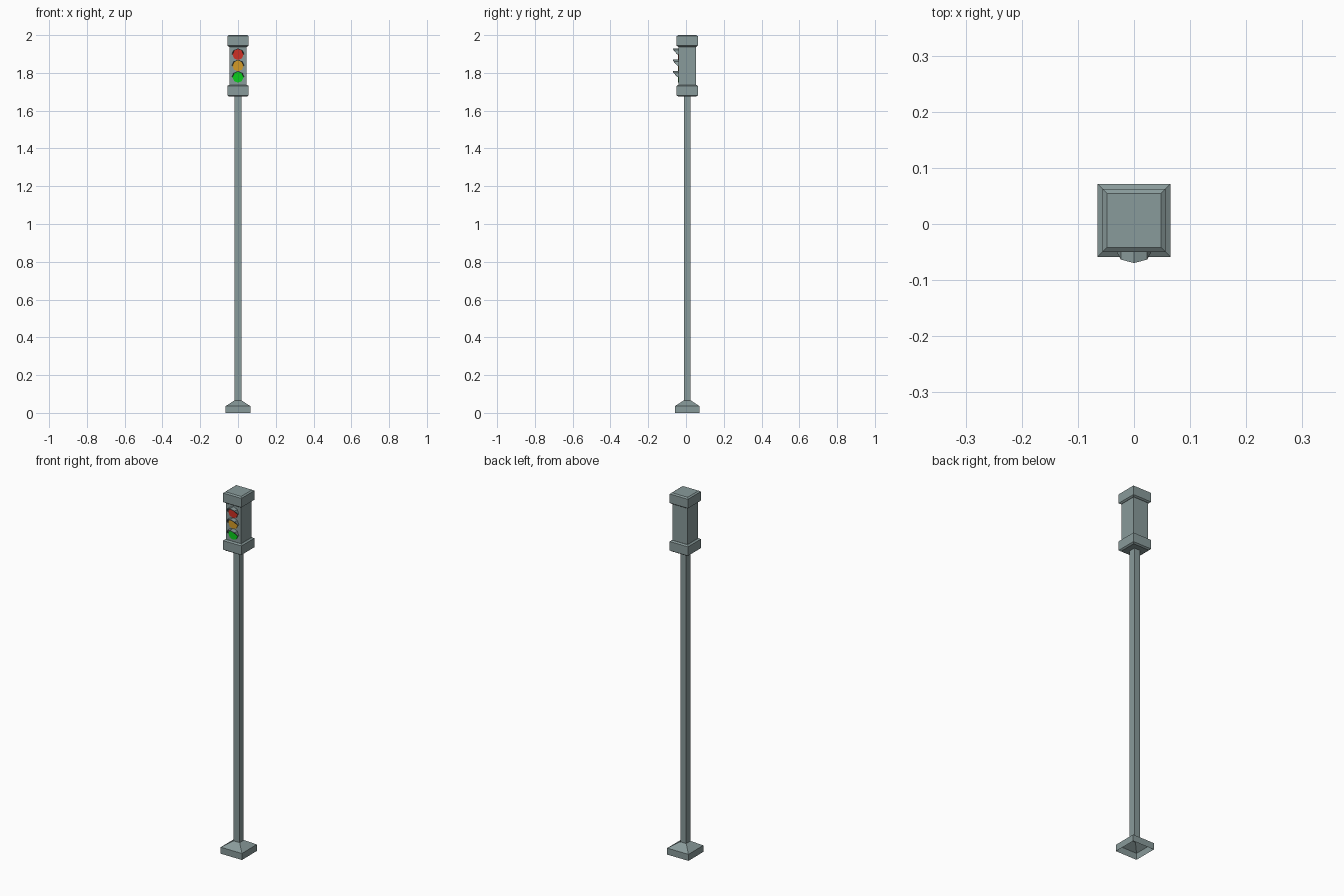
import bpy, math

if "Cube" in bpy.data.objects:
    bpy.data.objects.remove(bpy.data.objects["Cube"])

YC = 0.0065          # depth centre of post and head
FRONT = YC - 0.046   # front plane of the signal body


def material(name, rgb):
    m = bpy.data.materials.new(name)
    m.diffuse_color = (*rgb, 1)
    m.use_nodes = True
    m.node_tree.nodes["Principled BSDF"].inputs["Base Color"].default_value = m.diffuse_color
    return m


GREY = material("grey_metal", (0.25, 0.325, 0.325))
RED = material("red_lens", (0.62, 0.03, 0.018))
AMBER = material("amber_lens", (0.66, 0.33, 0.02))
GREEN = material("green_lens", (0.003, 0.62, 0.012))


def make(name, verts, faces, mat):
    me = bpy.data.meshes.new(name)
    me.from_pydata(verts, [], faces)
    me.materials.append(mat)
    me.update()
    ob = bpy.data.objects.new(name, me)
    bpy.context.collection.objects.link(ob)
    return ob


def square_loft(name, rings, bottom=True, top=True):
    """Stack of square rings given as (half width, height)."""
    verts, faces = [], []
    for h, z in rings:
        verts += [(sx * h, YC + sy * h, z)
                  for sx, sy in ((-1, -1), (1, -1), (1, 1), (-1, 1))]
    for r in range(len(rings) - 1):
        for i in range(4):
            a, b = r * 4 + i, r * 4 + (i + 1) % 4
            faces.append((a, b, b + 4, a + 4))
    if bottom:
        faces.append((3, 2, 1, 0))
    if top:
        n = len(verts) - 4
        faces.append((n, n + 1, n + 2, n + 3))
    return make(name, verts, faces, GREY)


# Foot (hollow underneath) and post
square_loft("foot", [(0.065, 0), (0.065, 0.036), (0.019, 0.066)],
            bottom=False, top=False)
square_loft("post", [(0.018, 0.06), (0.018, 1.68)], bottom=False)


# Signal head: body with a chamfered cap at each end
def cap(name, z0, z1, w=0.056, c=0.008, d=0.006):
    square_loft(name, [(w - c, z0), (w, z0 + d), (w, z1 - d), (w - c, z1)])


square_loft("signal_body", [(0.046, 1.72), (0.046, 1.95)])
cap("lower_cap", 1.675, 1.737)
cap("upper_cap", 1.938, 2.0)


# Lens: shallow octagonal plate
def lens(name, z, mat, r=0.029, t=0.004):
    pts = [(r * math.sin(k * math.pi / 4), r * math.cos(k * math.pi / 4))
           for k in range(8)]
    verts = [(x, FRONT + 0.001, z + h) for x, h in pts]
    verts += [(x, FRONT - t, z + h) for x, h in pts]
    faces = [(i, (i + 1) % 8, (i + 1) % 8 + 8, i + 8) for i in range(8)]
    faces.append(tuple(range(8, 16)))
    make(name, verts, faces, mat)


# Visor: open half-octagon hood, deepest at the top
def visor(name, z, outer=0.033, inner=0.029):
    verts, faces = [], []
    for k, depth in zip(range(-2, 3), (0.006, 0.024, 0.030, 0.024, 0.006)):
        s, c = math.sin(k * math.pi / 4), math.cos(k * math.pi / 4)
        for r, y in ((outer, FRONT + 0.001), (outer, FRONT - depth),
                     (inner, FRONT - depth), (inner, FRONT + 0.001)):
            verts.append((r * s, y, z + r * c))
    for k in range(4):
        for j in range(4):
            a, b = k * 4 + j, k * 4 + (j + 1) % 4
            faces.append((a, b, b + 4, a + 4))
    faces += [(3, 2, 1, 0), (16, 17, 18, 19)]
    make(name, verts, faces, GREY)


for label, z, mat in (("red", 1.897, RED), ("amber", 1.837, AMBER),
                      ("green", 1.777, GREEN)):
    lens(label + "_lens", z, mat)
    visor(label + "_visor", z)
